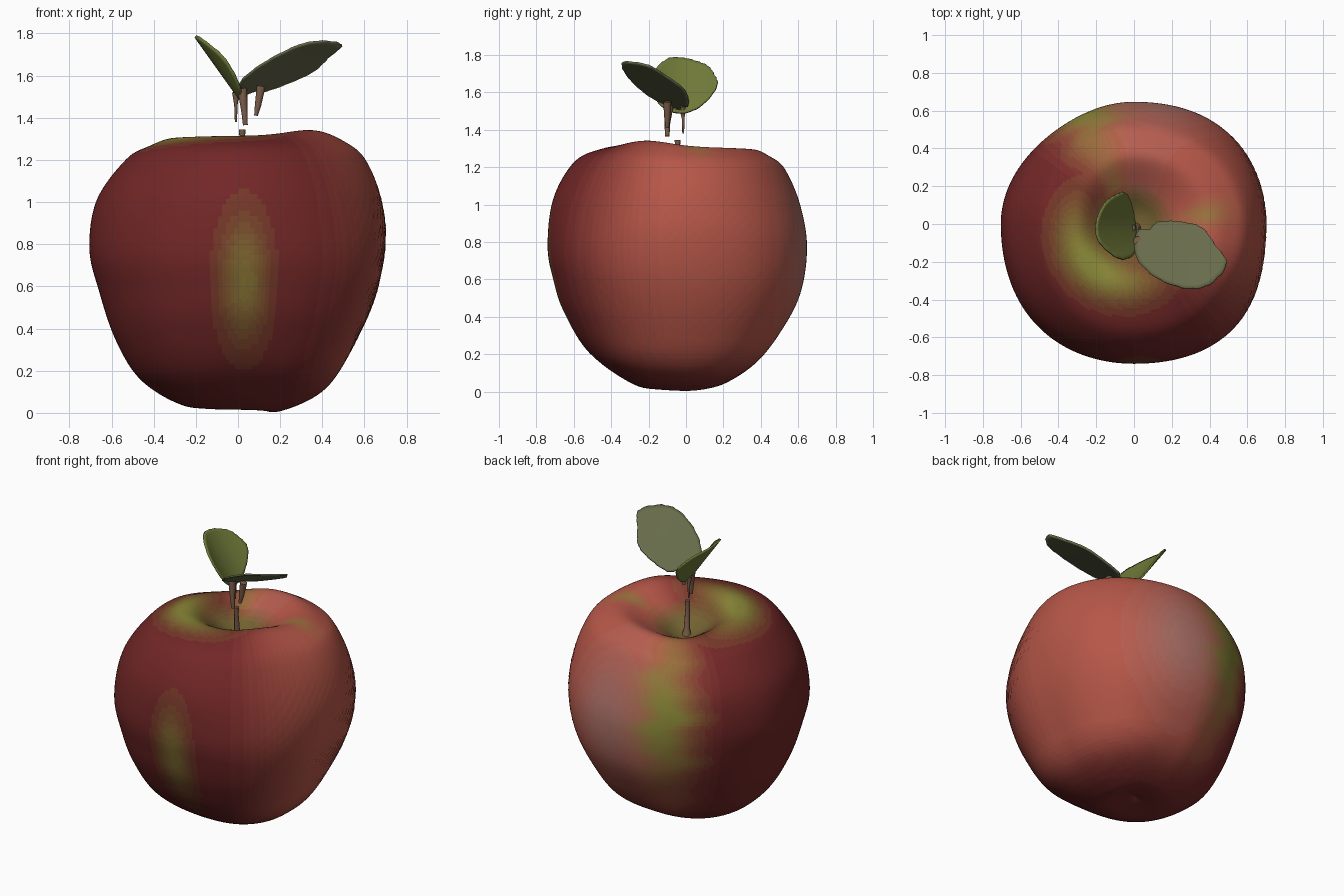
import bpy, bmesh, math
from mathutils import Vector

if "Cube" in bpy.data.objects:
    bpy.data.objects.remove(bpy.data.objects["Cube"])

mats = {}


def material(rgb):
    key = tuple(round(c, 3) for c in rgb)
    if key not in mats:
        m = bpy.data.materials.new("colour_%d" % len(mats))
        m.diffuse_color = (*key, 1)
        m.use_nodes = True
        m.node_tree.nodes["Principled BSDF"].inputs["Base Color"].default_value = m.diffuse_color
        mats[key] = m
    return mats[key]


def mix(a, b, t):
    return tuple(p + (q - p) * t for p, q in zip(a, b))


def step(a, b, x):
    t = min(1, max(0, (x - a) / (b - a)))
    return t * t * (3 - 2 * t)


def catmull(p, t, closed=False):
    n = len(p)
    i = int(t) if closed else min(int(t), n - 2)
    f = t - i
    q = [Vector(p[k % n] if closed else p[min(max(k, 0), n - 1)]) for k in (i - 1, i, i + 1, i + 2)]
    return 0.5 * (2 * q[1] + (q[2] - q[0]) * f + (2 * q[0] - 5 * q[1] + 4 * q[2] - q[3]) * f * f
                  + (3 * q[1] - q[0] - 3 * q[2] + q[3]) * f ** 3)


def make(name, bm):
    bmesh.ops.recalc_face_normals(bm, faces=bm.faces)
    for f in bm.faces:
        f.smooth = True
    me = bpy.data.meshes.new(name)
    bm.to_mesh(me)
    bm.free()
    ob = bpy.data.objects.new(name, me)
    bpy.context.collection.objects.link(ob)
    return ob


# Apple half-profiles (radius, height), bottom to stem cavity
RIGHT = [(0, .045), (.08, .025), (.2, .008), (.41, .11), (.55, .32), (.66, .58), (.70, .83), (.675, 1.03),
         (.61, 1.19), (.53, 1.265), (.39, 1.305), (.21, 1.235), (.08, 1.155), (0, 1.13)]
BACK = [(0, .045), (.08, .025), (.2, .04), (.37, .15), (.50, .31), (.61, .52), (.647, .77), (.61, 1.0),
        (.53, 1.19), (.45, 1.26), (.35, 1.295), (.20, 1.22), (.08, 1.15), (0, 1.13)]
LEFT = [(0, .045), (.08, .025), (.26, .035), (.46, .155), (.58, .345), (.66, .58), (.705, .78), (.67, 1.01),
        (.535, 1.2), (.43, 1.265), (.30, 1.305), (.18, 1.235), (.07, 1.155), (0, 1.13)]
FRONT = [(0, .045), (.08, .025), (.26, .03), (.51, .2), (.65, .42), (.71, .6), (.74, .78), (.71, 1.03),
         (.60, 1.225), (.46, 1.295), (.31, 1.31), (.18, 1.24), (.07, 1.155), (0, 1.13)]
SEG, RINGS = 240, 120


def skin_point(profiles, a):
    c, s = math.cos(a), math.sin(a)
    r, z = profiles[0 if c > 0 else 2] * c * c + profiles[1 if s > 0 else 3] * s * s
    # fuller lower body on the diagonals, most at front right, less at back left
    diag = math.sin(2 * a) ** 2
    corner = .055 if c > 0 > s else -.035 if s > 0 > c else .025
    r += corner * diag * step(.1, .5, r) * step(1.2, .6, z)
    # faint dented texture on the right-hand side
    dent = step(.45, .62, c * r) * step(.1, .3, z) * step(1.15, .95, z)
    r += .003 * dent * math.sin(s * r * 100) * math.sin(z * 100)
    x, y = c * r, s * r
    # high shoulder at front right, low one at back left
    upper = step(.9, 1.2, z)
    z += .035 * upper * math.exp(-((x - .36) ** 2 + (y + .22) ** 2) / .04)
    z -= .04 * upper * math.exp(-((x + .28) ** 2 + (y - .3) ** 2) / .05)
    return Vector((x, y, z))


def blob(u, v, cu, cv, ru, rv):
    return max(0, 1.15 * math.exp(-((u - cu) / ru) ** 2 - ((v - cv) / rv) ** 2))


def skin_colour(p):
    x, y, z = p
    a = math.degrees(math.atan2(y, x))
    r = math.hypot(x, y)
    light = step(-65, -5, a) * step(150, 95, a) * step(.0, .3, z)
    pale = blob(a, z, 78, .8, 22, .35)
    wobble = 3 * math.sin(z * 19) + 2 * math.sin(z * 41)
    green = max(blob(x, z, .03, .63, .1, .26) * .55 * (y < 0),
                blob(a + wobble, z, 113, .85, 14, .38) * .95 * (y > 0) * (r > .2))
    if z > 1.0:
        green = max(green, blob((a + 360) % 360, r, 225, .31, 52, .11),
                    blob(a, r, 8, .38, 9, .12) * .5)
    hollow = step(.26, .1, r) if z > .7 else 0
    q = lambda t, n: round(min(1, t) * n) / n
    c = mix((.17, .02, .02), (.47, .095, .065), q(light, 14))
    c = mix(c, (.42, .20, .17), q(pale * .7, 8))
    c = mix(c, (.26, .25, .04), q(green, 12))
    return mix(c, (.17, .12, .03), q(hollow, 5))


# Apple body
bm = bmesh.new()
rows = []
for j in range(1, RINGS):
    t = 13 * j / RINGS
    prof = [catmull(p, t) for p in (RIGHT, BACK, LEFT, FRONT)]
    rows.append([bm.verts.new(skin_point(prof, 2 * math.pi * i / SEG)) for i in range(SEG)])
bottom, top = bm.verts.new((0, 0, .045)), bm.verts.new((0, 0, 1.13))
for i in range(SEG):
    k = (i + 1) % SEG
    for lo, hi in zip(rows, rows[1:]):
        bm.faces.new((lo[i], lo[k], hi[k], hi[i]))
    bm.faces.new((bottom, rows[0][k], rows[0][i]))
    bm.faces.new((top, rows[-1][i], rows[-1][k]))
slots = {}
for f in bm.faces:
    m = material(skin_colour(f.calc_center_median()))
    f.material_index = slots.setdefault(m, len(slots))
body = make("apple_body", bm)
for m in slots:
    body.data.materials.append(m)


# Leaves: smoothed outline seen from above, height from a function
def leaf(name, outline, height, colour, teeth):
    n, rings = 80, 10
    centre = sum((Vector(p) for p in outline), Vector((0, 0))) / len(outline)
    bm = bmesh.new()
    loops = []
    for j in range(1, rings + 1):
        loop = []
        for i in range(n):
            edge = catmull(outline, i * len(outline) / n, True) - centre
            s = j / rings * (1 + (teeth * (i % 4 - 1.5) if j == rings else 0))
            p = centre + edge * s
            loop.append(bm.verts.new((p.x, p.y, height(p.x, p.y))))
        loops.append(loop)
    mid = bm.verts.new((centre.x, centre.y, height(*centre)))
    for i in range(n):
        k = (i + 1) % n
        bm.faces.new((mid, loops[0][i], loops[0][k]))
        for a, b in zip(loops, loops[1:]):
            bm.faces.new((a[i], b[i], b[k], a[k]))
    ob = make(name, bm)
    ob.data.materials.append(material(colour))
    mod = ob.modifiers.new("thickness", 'SOLIDIFY')
    mod.thickness, mod.offset = .01, 0


leaf("large_leaf", [(.02, -.04), (.08, -.03), (.13, .01), (.25, .01), (.36, -.02), (.43, -.11), (.49, -.21),
                    (.40, -.32), (.27, -.34), (.11, -.28), (.01, -.17)],
     lambda x, y: 1.485 + .36 * x - .45 * y - .5 * max(0, x - .3) * max(0, -y - .1), (.14, .15, .07), .008)
leaf("small_leaf", [(-.10, .15), (-.04, .16), (0, .04), (.01, -.14), (-.07, -.185), (-.18, -.1), (-.2, 0),
                    (-.16, .1)],
     lambda x, y: 1.5 - 1.4 * x + 2.6 * y * y, (.16, .19, .04), .006)


# Stem and leaf stalks: tapered tubes
def tube(name, points):
    cu = bpy.data.curves.new(name, 'CURVE')
    cu.dimensions, cu.bevel_depth, cu.bevel_resolution, cu.use_fill_caps = '3D', 1, 3, True
    sp = cu.splines.new('POLY')
    sp.points.add(len(points) - 1)
    for pt, (x, y, z, r) in zip(sp.points, points):
        pt.co, pt.radius = (x, y, z, 1), r
    ob = bpy.data.objects.new(name, cu)
    bpy.context.collection.objects.link(ob)
    cu.materials.append(material((.2, .11, .07)))


tube("stem", [(.01, -.02, 1.12, .03), (.015, -.03, 1.17, .018), (.02, -.045, 1.3, .013), (.02, -.045, 1.345, .016)])
tube("stalk_left", [(-.01, -.015, 1.38, .005), (-.01, -.015, 1.46, .008), (-.01, -.02, 1.52, .018)])
tube("stalk_middle", [(.035, -.1, 1.365, .012), (.03, -.1, 1.43, .015), (.02, -.09, 1.54, .025)])
tube("stalk_right", [(.085, -.1, 1.41, .009), (.095, -.1, 1.46, .016), (.11, -.1, 1.55, .022)])
